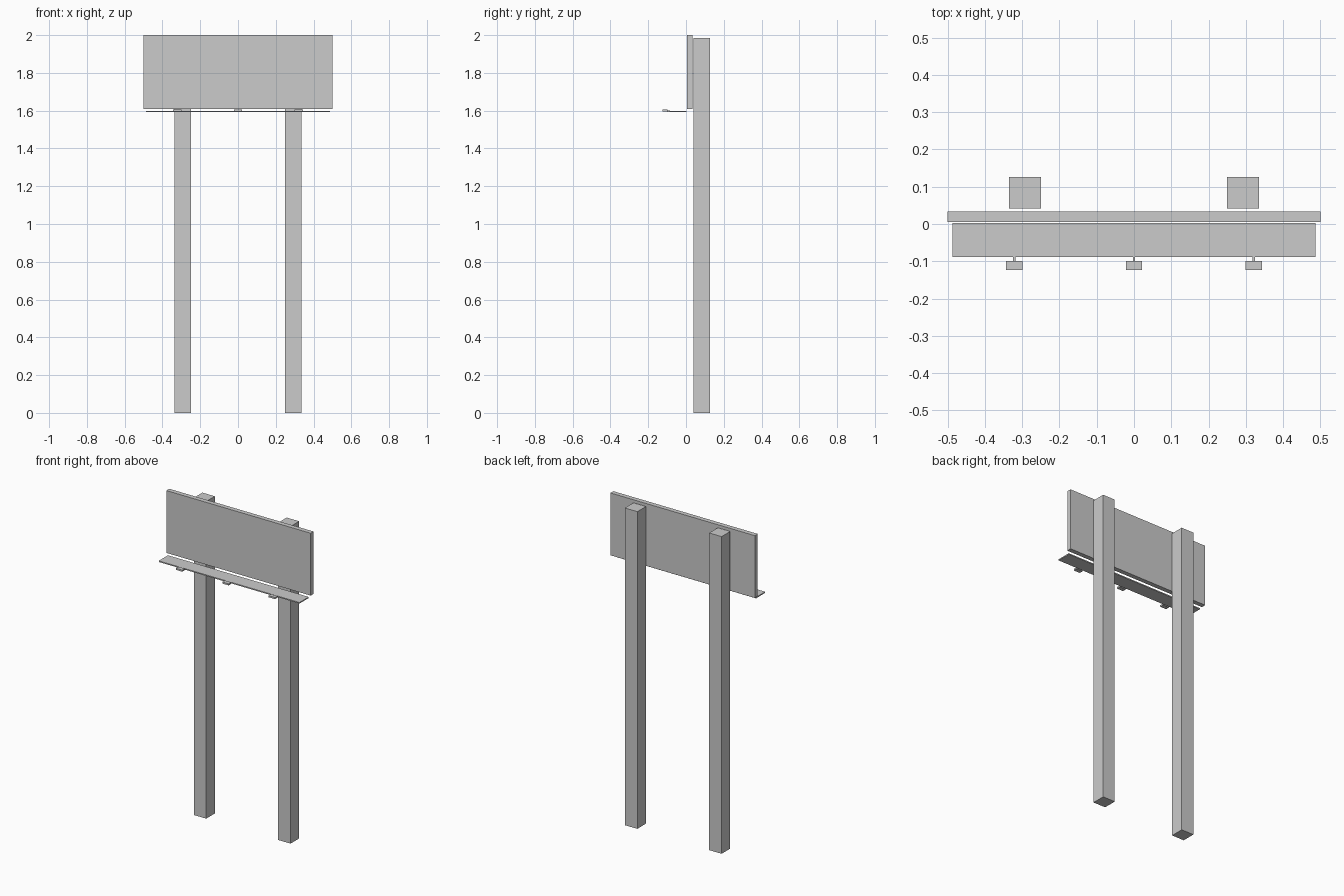
import bpy

if "Cube" in bpy.data.objects:
    bpy.data.objects.remove(bpy.data.objects["Cube"])


def box(name, x, y, z):
    """Axis-aligned box from (min, max) ranges."""
    bpy.ops.mesh.primitive_cube_add(size=1, location=[sum(r) / 2 for r in (x, y, z)])
    ob = bpy.context.object
    ob.name = name
    ob.scale = [r[1] - r[0] for r in (x, y, z)]
    bpy.ops.object.transform_apply(location=False, rotation=False, scale=True)
    return ob


# Display panel
box("sign_panel", (-0.5, 0.5), (0.005, 0.034), (1.61, 2.0))

# Ledge in front of the panel's lower edge
box("walkway", (-0.487, 0.487), (-0.088, 0.003), (1.592, 1.599))

# Two square posts behind the panel
for side, cx in (("left", -0.292), ("right", 0.292)):
    box(f"post_{side}", (cx - 0.043, cx + 0.043), (0.041, 0.126), (0, 1.985))

# Three lamps on short arms along the ledge
for i, cx in enumerate((-0.321, 0, 0.321)):
    box(f"lamp_arm_{i}", (cx - 0.003, cx + 0.003), (-0.1, -0.086), (1.594, 1.6))
    box(f"lamp_{i}", (cx - 0.022, cx + 0.022), (-0.124, -0.099), (1.595, 1.605))
